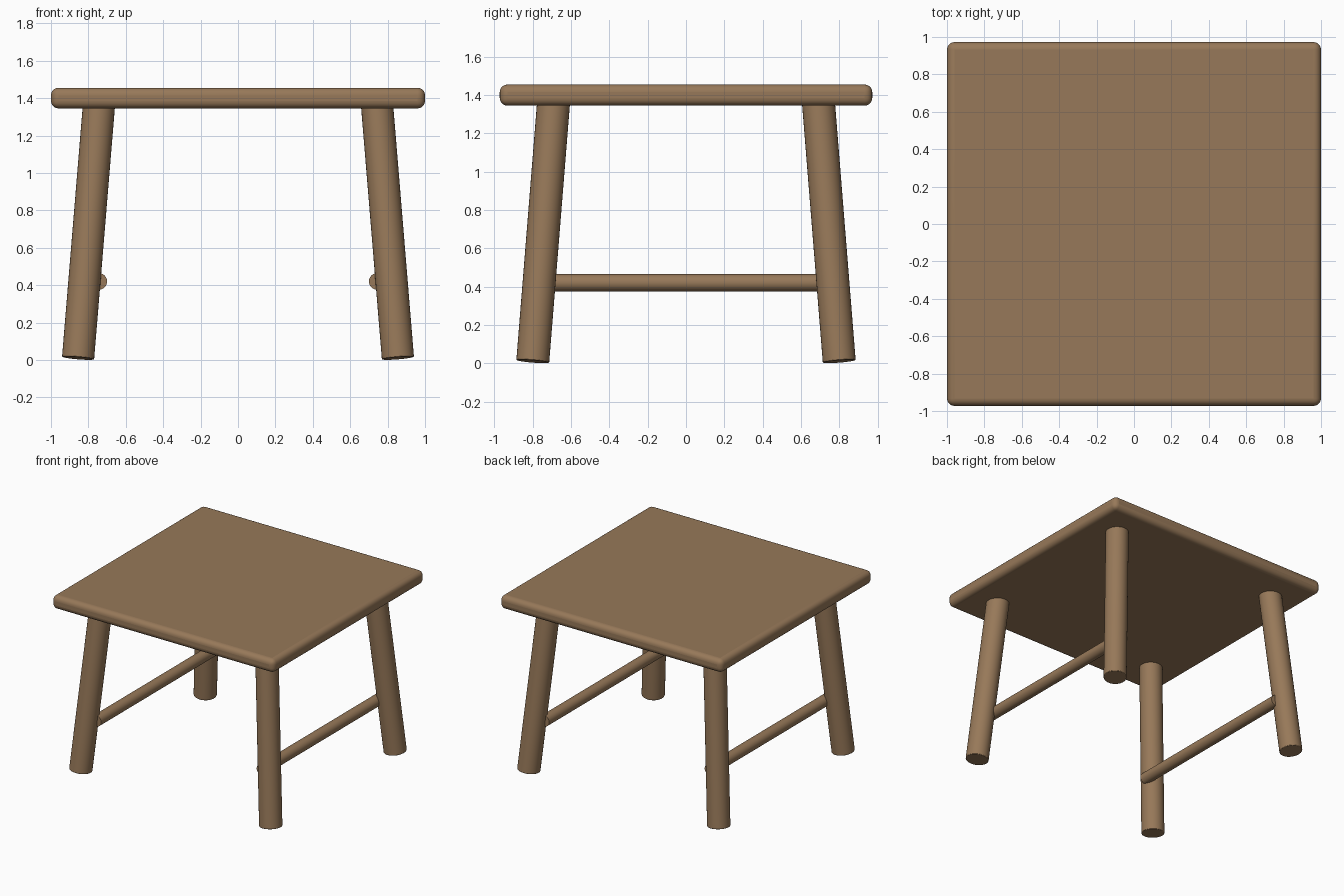
import bpy, math
from mathutils import Vector

if "Cube" in bpy.data.objects:
    bpy.data.objects.remove(bpy.data.objects["Cube"])

wood = bpy.data.materials.new("wood")
wood.diffuse_color = (0.31, 0.19, 0.10, 1)
wood.use_nodes = True
wood.node_tree.nodes["Principled BSDF"].inputs["Base Color"].default_value = wood.diffuse_color


def finish(obj, name):
    obj.name = name
    obj.data.materials.append(wood)
    bpy.ops.object.shade_smooth_by_angle(angle=math.radians(40))


def rod(name, start, end, radius, bevel=0.0):
    a, b = Vector(start), Vector(end)
    bpy.ops.mesh.primitive_cylinder_add(
        vertices=32, radius=radius, depth=(b - a).length, location=(a + b) / 2,
        rotation=(b - a).to_track_quat('Z', 'Y').to_euler())
    obj = bpy.context.object
    if bevel:
        mod = obj.modifiers.new("soft_ends", 'BEVEL')
        mod.width, mod.segments = bevel, 2
    finish(obj, name)


# Table top with rounded edges
bpy.ops.mesh.primitive_cube_add(size=1, location=(0, 0, 1.4))
top = bpy.context.object
top.scale = (2.0, 1.945, 0.11)
bpy.ops.object.transform_apply(location=False, rotation=False, scale=True)
bevel = top.modifiers.new("rounded_edges", 'BEVEL')
bevel.width, bevel.segments = 0.04, 5
finish(top, "table_top")

# Splayed legs, cut square to their own axis
for sx, side in ((-1, "left"), (1, "right")):
    for sy, end in ((-1, "front"), (1, "back")):
        rod(f"{end}_{side}_leg", (sx * 0.855, sy * 0.80, 0.01),
            (sx * 0.742, sy * 0.69, 1.38), 0.086, 0.004)
    # Stretcher on the inner side of each pair of legs
    rod(f"{side}_stretcher", (sx * 0.745, -0.76, 0.42), (sx * 0.745, 0.76, 0.42), 0.045)
